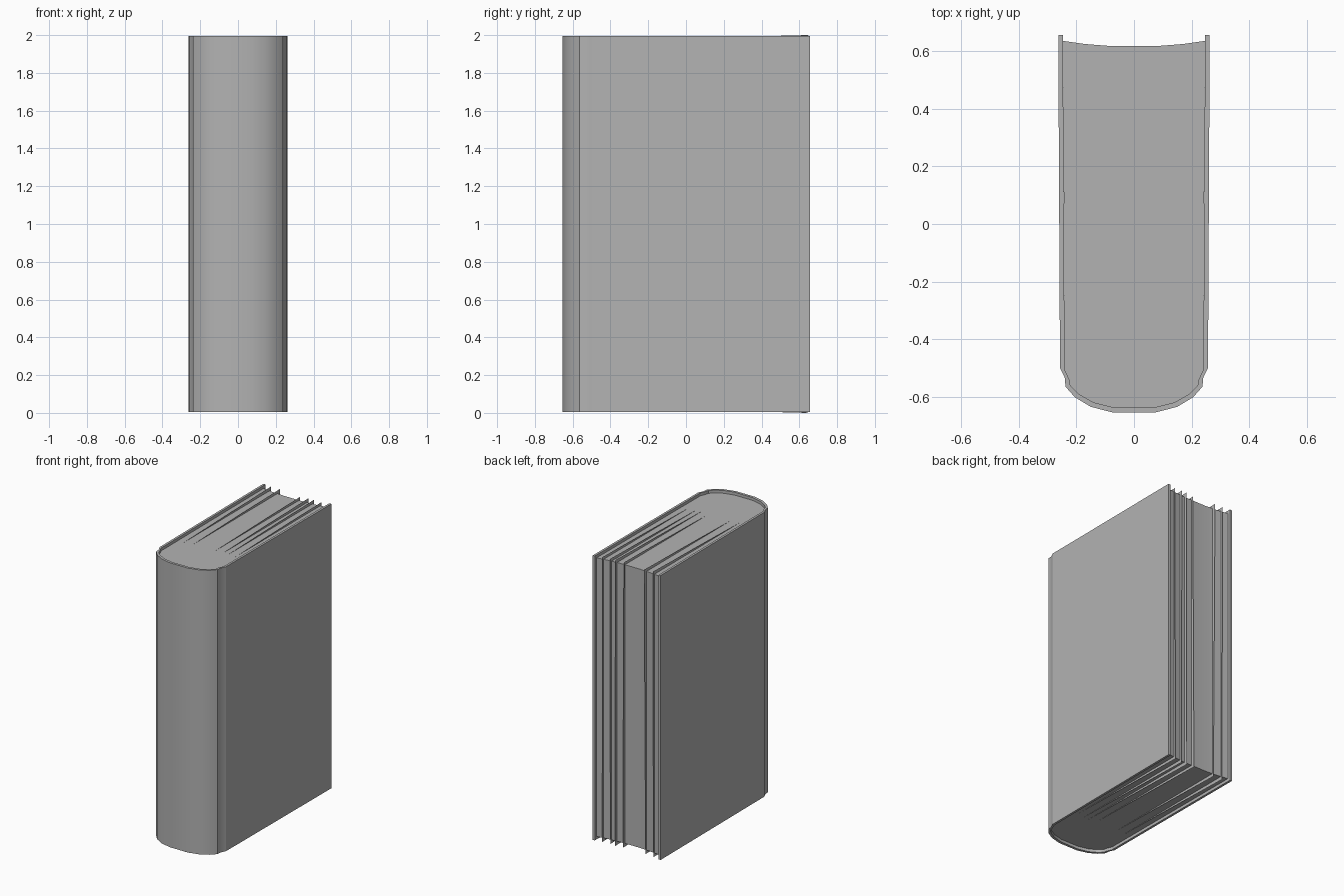
import bpy, bmesh

if "Cube" in bpy.data.objects:
    bpy.data.objects.remove(bpy.data.objects["Cube"])

grey = bpy.data.materials.new("mid_grey")
grey.diffuse_color = (0.45, 0.45, 0.45, 1)
grey.use_nodes = True
grey.node_tree.nodes["Principled BSDF"].inputs["Base Color"].default_value = grey.diffuse_color


def finish(name, bm, smooth=True):
    bmesh.ops.recalc_face_normals(bm, faces=bm.faces)
    mesh = bpy.data.meshes.new(name)
    bm.to_mesh(mesh)
    bm.free()
    mesh.materials.append(grey)
    ob = bpy.data.objects.new(name, mesh)
    bpy.context.collection.objects.link(ob)
    if smooth:
        bpy.ops.object.select_all(action='DESELECT')
        ob.select_set(True)
        bpy.context.view_layer.objects.active = ob
        bpy.ops.object.shade_smooth_by_angle(angle=0.4)
    return ob


def mirrored(half):
    return half + [(-x, y) for x, y in reversed(half)]


# half profiles of the cover, from fore edge round to the spine
outer = mirrored([(0.263, 0.656), (0.257, -0.50), (0.240, -0.535), (0.238, -0.565),
                  (0.205, -0.602), (0.150, -0.635), (0.072, -0.655)])
inner = mirrored([(0.247, 0.656), (0.241, -0.505), (0.225, -0.54), (0.221, -0.562),
                  (0.192, -0.590), (0.142, -0.619), (0.070, -0.637)])

# hard cover: strip of quads between the profiles, extruded upward
bm = bmesh.new()
z0, z1 = 0.006, 1.996
rings = [[bm.verts.new((x, y, z)) for x, y in prof]
         for prof, z in ((outer, z0), (inner, z0), (inner, z1), (outer, z1))]
n = len(outer)
for a, b in zip(rings, rings[1:] + rings[:1]):
    for i in range(n - 1):
        bm.faces.new((a[i], a[i + 1], b[i + 1], b[i]))
for i in (0, n - 1):
    bm.faces.new([r[i] for r in rings])
finish("cover", bm)

# page block: inside of the cover with a hollow curved fore edge
half = [(0.2465, 0.636)] + inner[1:n // 2]
fore = [(-0.17, 0.625), (-0.08, 0.618), (0.08, 0.618), (0.17, 0.625)]
bm = bmesh.new()
base = bm.faces.new([bm.verts.new((x, y, 0.026)) for x, y in mirrored(half) + fore])
ext = bmesh.ops.extrude_face_region(bm, geom=[base], use_keep_orig=True)
top = [v for v in ext["geom"] if isinstance(v, bmesh.types.BMVert)]
bmesh.ops.translate(bm, verts=top, vec=(0, 0, 1.95))
finish("page_block", bm)

# loose sheets fanning out of the block: x, fore edge y at top and bottom
sheets = [(-0.195, 0.646, 0.638), (-0.130, 0.648, 0.632), (0.040, 0.630, 0.642),
          (0.100, 0.638, 0.642), (0.140, 0.642, 0.636), (0.197, 0.640, 0.646)]
for k, (x, yt, yb) in enumerate(sheets):
    bm = bmesh.new()
    rise = 0.002 * (k % 3)
    pts = [(-0.45, 0.029), (yb, rise), (yt, 2.0 - rise), (-0.45, 1.973)]
    bm.faces.new([bm.verts.new((x, y, z)) for y, z in pts])
    finish(f"loose_sheet_{k + 1}", bm, smooth=False)
